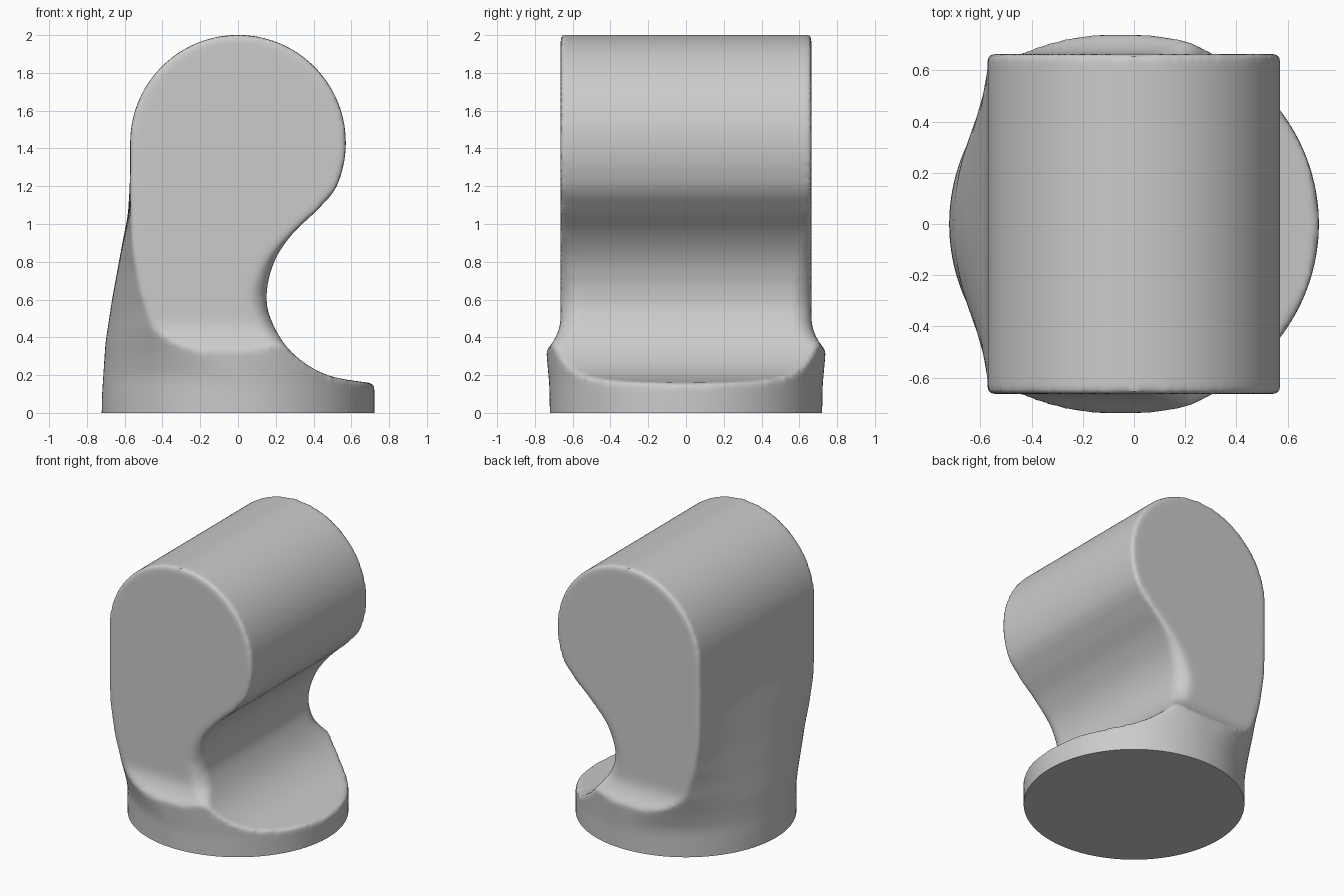
import bpy, bmesh, math

if "Cube" in bpy.data.objects:
    bpy.data.objects.remove(bpy.data.objects["Cube"])


def interp(table, t):
    """Linear lookup in a list of (key, value) pairs."""
    if t <= table[0][0]:
        return table[0][1]
    for (a, u), (b, v) in zip(table, table[1:]):
        if t <= b:
            return u + (v - u) * (t - a) / (b - a)
    return table[-1][1]


def catmull(pts, n=8):
    out = []
    ext = [pts[0]] + pts + [pts[-1]]
    for p0, p1, p2, p3 in zip(ext, ext[1:], ext[2:], ext[3:]):
        for i in range(n):
            t = i / n
            out.append(tuple(0.5 * (2 * b + (c - a) * t + (2 * a - 5 * b + 4 * c - d) * t * t
                                    + (3 * b - a - 3 * c + d) * t ** 3)
                             for a, b, c, d in zip(p0, p1, p2, p3)))
    return out + [pts[-1]]


def loft(name, rings):
    """Closed solid from a stack of equal rings, capped at both ends."""
    bm = bmesh.new()
    rows = [[bm.verts.new(p) for p in ring] for ring in rings]
    n = len(rows[0])
    for r, s in zip(rows, rows[1:]):
        for i in range(n):
            j = (i + 1) % n
            bm.faces.new((r[i], r[j], s[j], s[i]))
    bm.faces.new(rows[0])
    bm.faces.new(rows[-1])
    bmesh.ops.recalc_face_normals(bm, faces=bm.faces)
    mesh = bpy.data.meshes.new(name)
    bm.to_mesh(mesh)
    bm.free()
    ob = bpy.data.objects.new(name, mesh)
    bpy.context.collection.objects.link(ob)
    return ob


# Side profile: round head, concave waist, thin front lip
waist = [(0.487, 1.145), (0.405, 1.06), (0.286, 0.945), (0.196, 0.81), (0.153, 0.65),
         (0.17, 0.505), (0.275, 0.33), (0.46, 0.205), (0.71, 0.157), (0.9, 0.135)]
head = [(0.571 * math.cos(a), 1.43 + 0.571 * math.sin(a))
        for a in (math.pi - math.radians(208) * i / 64 for i in range(64))]
waist_curve = catmull(waist)
outline = [(-0.9, -0.1), (-0.9, 1.2), (-0.571, 1.25)] + head + waist_curve + [(0.9, -0.1)]
body = loft("knob_body", [[(x, y, z) for x, z in outline] for y in (-0.9, 0.9)])

# Envelope: round foot that blends to a flat back higher up
BACK_MID = [(0, .722), (.1, .72), (.37, .702), (.6, .667), (.9, .612), (1.05, .583), (1.2, .573)]
BACK_EDGE = [(0, .29), (.2, .30), (.33, .36), (.45, .43), (.65, .505), (.85, .55), (1.0, .565), (1.2, .573)]


def envelope_ring(z):
    b = interp([(0, .721), (.15, .724), (.35, .742)], z)
    k = interp([(.34, 0), (.5, 1)], z)
    mid, edge = interp(BACK_MID, z), interp(BACK_EDGE, z)
    ring = []
    for i in range(128):
        a = 2 * math.pi * (i + 0.5) / 128
        c, s = math.cos(a), math.sin(a)
        if c > 0:
            f = 1 - k + k / max(c, abs(s))
            ring.append((0.722 * c * f, b * s * f, z))
        else:
            ring.append((-(mid - (mid - edge) * (1 + c) / 0.6), b * s, z))
    return ring


heights = [-0.15 + 0.03 * i for i in range(46)] + [2.2]
envelope = loft("envelope_cutter", [envelope_ring(z) for z in heights])

# Side limits: flat cheeks, flared at the foot, softened along the waist
waist_x = sorted((z, x) for x, z in waist_curve)
SOFT = [(.3, 0), (.45, .10), (.62, .11), (.8, .075), (1.02, 0)]


def half_width(x, z):
    w = 0.664 + 2.6 * max(0, 0.5 - z) ** 2
    r = interp(SOFT, z)
    d = max(0, interp(waist_x, z) - x)
    if r > 0.001 and d < r:
        w -= r - math.sqrt(r * r - (r - d) ** 2)
    return w


xs = [-1 + 0.02 * i for i in range(101)]
levels = [-0.2 + 0.025 * i for i in range(52)] + [2.2]
sides = loft("side_cutter", [[(x, -half_width(x, z), z) for x in xs]
                             + [(x, half_width(x, z), z) for x in reversed(xs)] for z in levels])

# Combine, then soften every edge a little
for cutter in (envelope, sides):
    m = body.modifiers.new("trim", 'BOOLEAN')
    m.operation, m.solver, m.object = 'INTERSECT', 'EXACT', cutter
    cutter.hide_render = True
m = body.modifiers.new("even_mesh", 'REMESH')
m.mode, m.voxel_size = 'VOXEL', 0.016
m = body.modifiers.new("soft_edges", 'SMOOTH')
m.factor, m.iterations = 0.5, 8
dg = bpy.context.evaluated_depsgraph_get()
mesh = bpy.data.meshes.new_from_object(body.evaluated_get(dg))
body.modifiers.clear()
body.data = mesh
for cutter in (envelope, sides):
    bpy.data.objects.remove(cutter)

# Flat, crisp underside
bm = bmesh.new()
bm.from_mesh(mesh)
cut = bmesh.ops.bisect_plane(bm, geom=bm.verts[:] + bm.edges[:] + bm.faces[:],
                             plane_co=(0, 0, 0), plane_no=(0, 0, 1), clear_inner=True)
rim = [e for e in cut["geom_cut"] if isinstance(e, bmesh.types.BMEdge)]
bmesh.ops.contextual_create(bm, geom=rim)
bmesh.ops.recalc_face_normals(bm, faces=bm.faces)
bm.to_mesh(mesh)
bm.free()

# One plain grey
grey = bpy.data.materials.new("plain_grey")
grey.diffuse_color = (0.6, 0.6, 0.6, 1)
grey.use_nodes = True
grey.node_tree.nodes["Principled BSDF"].inputs["Base Color"].default_value = grey.diffuse_color
mesh.materials.clear()
mesh.materials.append(grey)
bpy.context.view_layer.objects.active = body
body.select_set(True)
bpy.ops.object.shade_smooth_by_angle(angle=math.radians(40))
